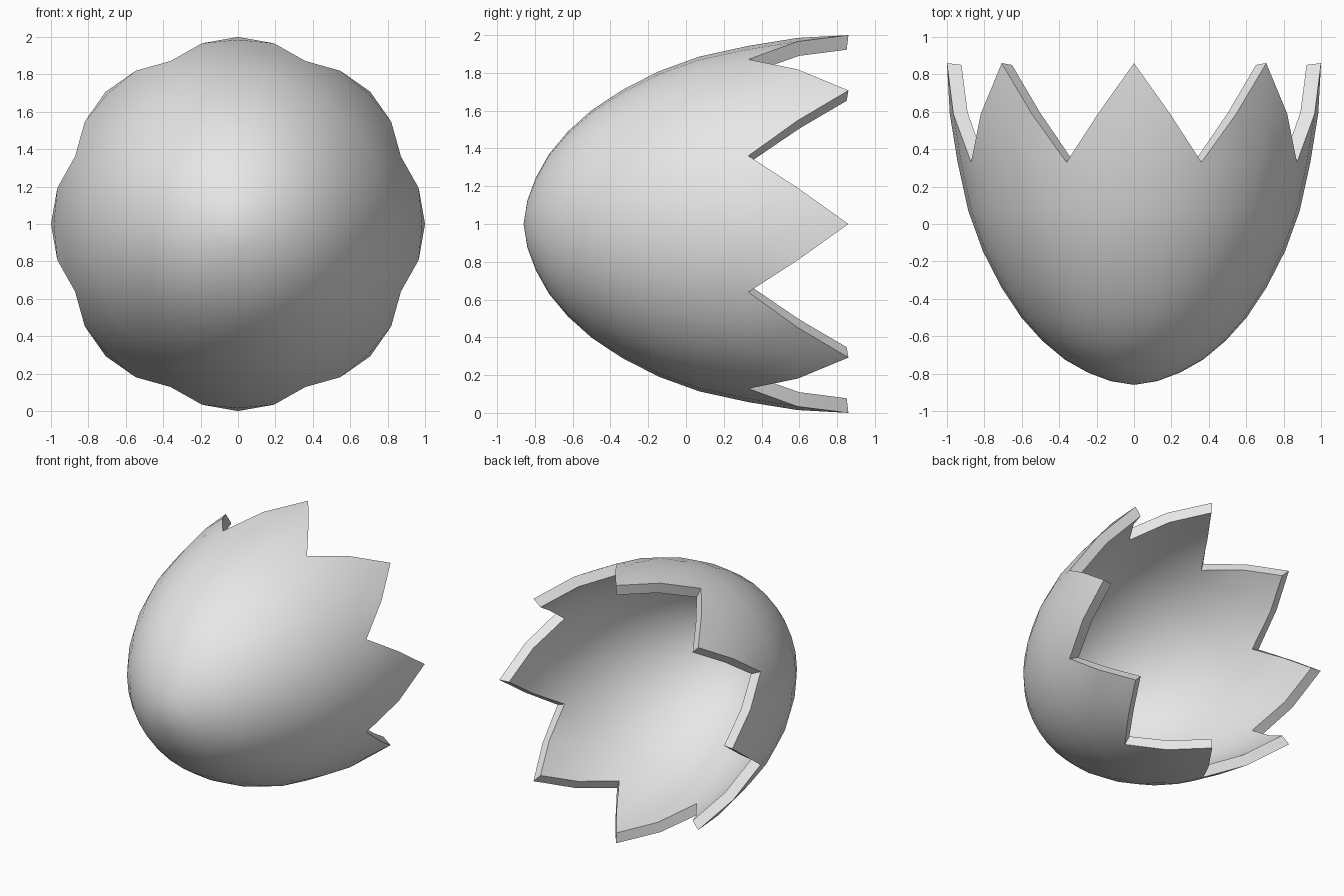
import bpy
import bmesh
from math import cos, sin, tau
from mathutils import Vector

cube = bpy.data.objects.get("Cube")
if cube:
    bpy.data.objects.remove(cube)

SEGMENTS = 32      # sides around the shell
THICKNESS = 0.078

# Shell profile as (y, radius), from the closed tip to the tooth points
outer = [(-0.86, 0), (-0.84, 0.125), (-0.795, 0.245), (-0.725, 0.37),
         (-0.625, 0.49), (-0.5, 0.602), (-0.34, 0.708), (-0.145, 0.808),
         (0.07, 0.886), (0.33, 0.943), (0.59, 0.985), (0.86, 1.0)]
TOP = len(outer) - 1


def inset_profile(profile):
    """Offset the profile inward along its normals."""
    pts = [Vector(p) for p in [(-0.84, -0.125)] + profile + [(1.13, 0.92)]]
    result = []
    for before, point, after in zip(pts, pts[1:], pts[2:]):
        tangent = (after - before).normalized()
        result.append(point + THICKNESS * Vector((tangent.y, -tangent.x)))
    result[0].y = 0
    return result


def rim_ring(s):
    """Highest ring reached at a segment: eight zigzag teeth."""
    return TOP - min(s % 4, 4 - s % 4)


def build_skin(bm, profile):
    """Revolve a profile around y, stopping each column at the zigzag rim."""
    tip = bm.verts.new((0, profile[0][0], 1))
    columns = []
    for s in range(SEGMENTS):
        a = tau * s / SEGMENTS
        columns.append([tip] + [bm.verts.new((r * cos(a), y, 1 + r * sin(a)))
                                for y, r in profile[1:rim_ring(s) + 1]])
    for s in range(SEGMENTS):
        a, b = columns[s], columns[(s + 1) % SEGMENTS]
        bm.faces.new((tip, a[1], b[1]))
        low = min(len(a), len(b)) - 1
        for i in range(1, low):
            bm.faces.new((a[i], a[i + 1], b[i + 1], b[i]))
        bm.faces.new((a[low], max(a, b, key=len)[-1], b[low]))
    return [c[-1] for c in columns]


# Outer and inner skins joined by the broken rim
bm = bmesh.new()
rim_out = build_skin(bm, outer)
rim_in = build_skin(bm, inset_profile(outer))
for s in range(SEGMENTS):
    t = (s + 1) % SEGMENTS
    bm.faces.new((rim_out[s], rim_out[t], rim_in[t], rim_in[s]))
bmesh.ops.recalc_face_normals(bm, faces=bm.faces)
mesh = bpy.data.meshes.new("cracked_eggshell")
bm.to_mesh(mesh)
bm.free()

shell = bpy.data.objects.new("cracked_eggshell", mesh)
bpy.context.collection.objects.link(shell)

# Plain shell colour
mat = bpy.data.materials.new("shell_grey")
mat.use_nodes = True
colour = (0.8, 0.8, 0.8, 1)
mat.diffuse_color = colour
for node in mat.node_tree.nodes:
    if node.type == "BSDF_PRINCIPLED":
        node.inputs["Base Color"].default_value = colour
mesh.materials.append(mat)

# Smooth skins, crisp rim
bpy.ops.object.select_all(action="DESELECT")
shell.select_set(True)
bpy.context.view_layer.objects.active = shell
bpy.ops.object.shade_smooth_by_angle(angle=0.52)
